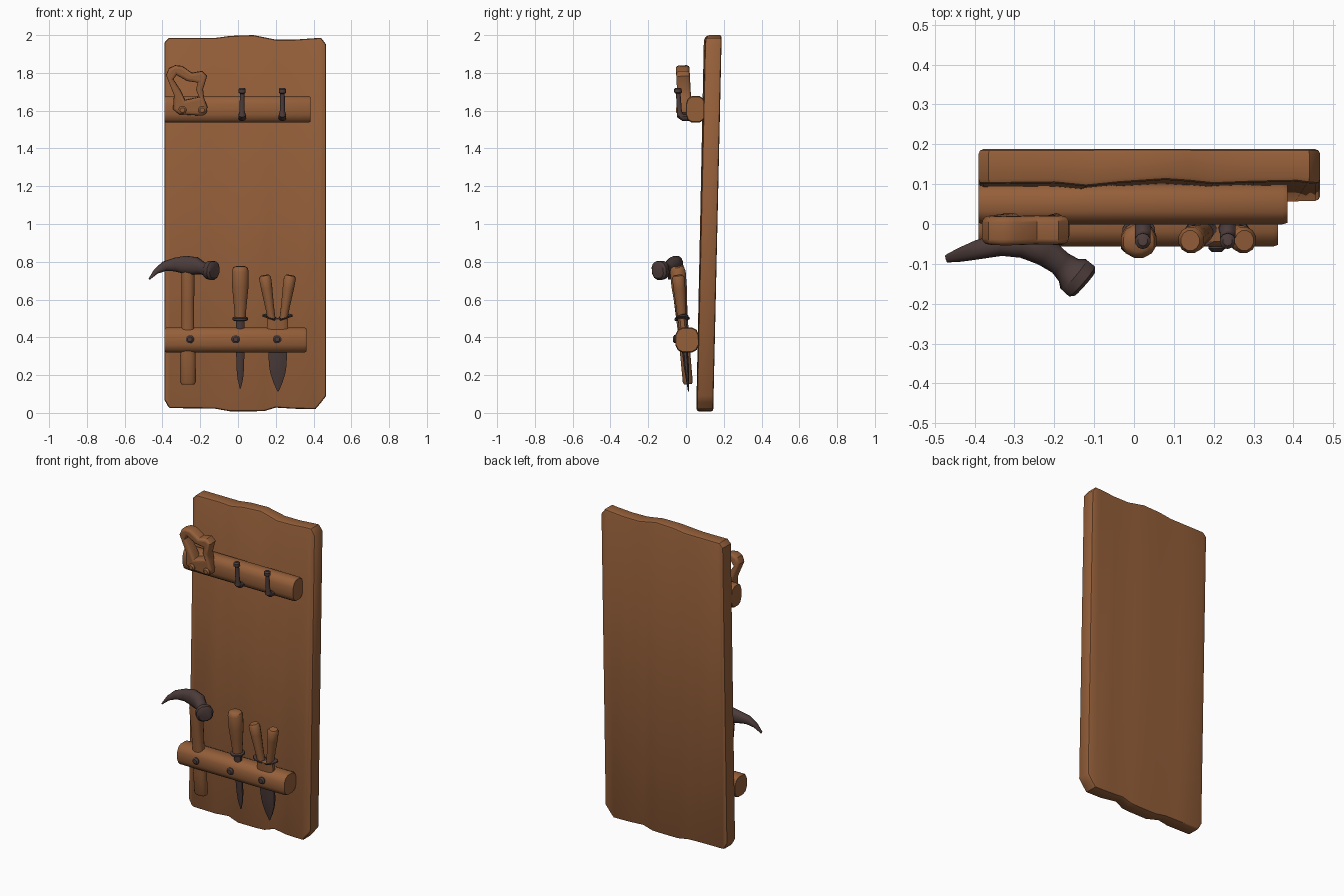
import bpy, bmesh, math
from mathutils import Vector


def material(name, rgb):
    m = bpy.data.materials.new(name)
    m.diffuse_color = (*rgb, 1)
    return m


WOOD = material("brown wood", (0.30, 0.115, 0.042))
METAL = material("dark iron", (0.072, 0.045, 0.042))


def finish(bm, name, mat):
    bmesh.ops.recalc_face_normals(bm, faces=bm.faces)
    me = bpy.data.meshes.new(name)
    bm.to_mesh(me)
    bm.free()
    ob = bpy.data.objects.new(name, me)
    bpy.context.collection.objects.link(ob)
    me.materials.append(mat)
    return ob


def loft(name, rings, mat, n=12, side=(1, 0, 0), power=1.0):
    """Skin elliptical rings (x, y, z, ra, rb) along a path; ra lies along side."""
    bm = bmesh.new()
    cs = [Vector(r[:3]) for r in rings]
    loops = []
    for i, r in enumerate(rings):
        t = (cs[min(i + 1, len(cs) - 1)] - cs[max(i - 1, 0)]).normalized()
        u = Vector(side)
        u = (u - t * u.dot(t)).normalized()
        v = t.cross(u)
        loop = []
        for k in range(n):
            a = 2 * math.pi * (k + 0.5) / n
            c, s = math.cos(a), math.sin(a)
            c = math.copysign(abs(c) ** power, c)
            s = math.copysign(abs(s) ** power, s)
            loop.append(bm.verts.new(cs[i] + u * r[3] * c + v * r[4] * s))
        loops.append(loop)
    for a, b in zip(loops, loops[1:]):
        for k in range(n):
            bm.faces.new((a[k], a[(k + 1) % n], b[(k + 1) % n], b[k]))
    bm.faces.new(loops[0])
    bm.faces.new(loops[-1])
    return finish(bm, name, mat)


def tool(name, x0, x1, profile, mat, **kw):
    """Upright tool part leaning with the rail: profile of (z, rx, ry)."""
    z0, z1 = profile[0][0], profile[-1][0]
    rings = [(x0 + (x1 - x0) * (z - z0) / (z1 - z0), 0.024 - 0.09 * z, z, rx, ry)
             for z, rx, ry in profile]
    return loft(name, rings, mat, **kw)


def stud(name, x, y, z, r, mat):
    return loft(name, [(x, y + 0.03, z, r, r), (x, y + 0.008, z, r, r),
                       (x, y, z, r * 0.6, r * 0.6)], mat)


# Leaning back board: columns of x, bottom z, top z, front dip at bottom and top
columns = [(-0.39, 0.07, 1.96, 0, 0), (-0.365, 0.025, 1.985, 0, 0),
           (-0.20, 0.024, 1.985, -0.002, 0.002), (-0.12, 0.022, 1.985, 0.016, -0.006),
           (-0.04, 0.008, 1.996, 0, 0.002), (0.08, 0.008, 2.0, 0, 0.01),
           (0.14, 0.01, 1.988, 0.002, 0.006), (0.20, 0.028, 1.976, 0.014, 0),
           (0.30, 0.022, 1.976, 0, 0.004), (0.41, 0.02, 1.984, 0, 0.006),
           (0.44, 0.055, 1.985, 0, 0.002), (0.467, 0.09, 1.95, 0, 0)]
bm = bmesh.new()
rows = []
for x, zb, zt, db, dt in columns:
    rows.append([bm.verts.new((x, 0.10 + 0.0225 * z + off, z)) for z, off in
                 ((zb, -0.044 + db), (zt, -0.044 + dt), (zt, 0.044), (zb, 0.044))])
for a, b in zip(rows, rows[1:]):
    for k in range(4):
        bm.faces.new((a[k], a[(k + 1) % 4], b[(k + 1) % 4], b[k]))
bm.faces.new(rows[0])
bm.faces.new(rows[-1])
bmesh.ops.recalc_face_normals(bm, faces=bm.faces)
rim = [e for e in bm.edges if e.calc_face_angle(0) > 1.0]
bmesh.ops.bevel(bm, geom=rim, offset=0.012, segments=2, profile=0.5, affect='EDGES')
finish(bm, "back_board", WOOD)

# Two rails
for name, x0, x1, y, z, ry, rz in (("upper_rail", -0.39, 0.385, 0.051, 1.607, 0.053, 0.072),
                                   ("lower_rail", -0.39, 0.362, 0.006, 0.386, 0.064, 0.068)):
    loft(name, [(x0, y, z, ry * 0.93, rz * 0.93), (x0 + 0.012, y, z, ry, rz),
                (x1 - 0.012, y, z, ry, rz), (x1, y, z, ry * 0.93, rz * 0.93)],
         WOOD, n=12, side=(0, 1, 0), power=0.7)
for i, x in enumerate((-0.255, -0.012, 0.208)):
    stud(f"rail_nail_{i}", x, -0.07, 0.39, 0.022, METAL)

# Upper hooks
for i, x in enumerate((0.022, 0.235)):
    loft(f"hook_{i}", [(x, 0.02, 1.565, 0.02, 0.018), (x, -0.015, 1.562, 0.021, 0.018),
                       (x, -0.033, 1.575, 0.02, 0.018), (x, -0.035, 1.60, 0.014, 0.013),
                       (x, -0.041, 1.69, 0.013, 0.012), (x, -0.042, 1.696, 0.02, 0.02),
                       (x, -0.043, 1.714, 0.02, 0.02), (x, -0.043, 1.721, 0.012, 0.012)],
         METAL, n=10)

# Saw handle: outline with a grip hole
outline = [(-0.333, 1.84), (-0.296, 1.836), (-0.243, 1.80), (-0.19, 1.81), (-0.164, 1.783),
           (-0.185, 1.714), (-0.18, 1.67), (-0.162, 1.62), (-0.166, 1.59), (-0.185, 1.574),
           (-0.312, 1.582), (-0.344, 1.608), (-0.339, 1.683), (-0.381, 1.788), (-0.365, 1.825)]
hole = [(-0.325, 1.79), (-0.27, 1.758), (-0.214, 1.75), (-0.222, 1.71), (-0.206, 1.672),
        (-0.28, 1.656), (-0.302, 1.704), (-0.342, 1.767)]
cu = bpy.data.curves.new("saw_handle", 'CURVE')
cu.dimensions, cu.fill_mode = '2D', 'BOTH'
cu.extrude, cu.bevel_depth, cu.bevel_resolution, cu.offset = 0.021, 0.015, 2, -0.015
for pts in (outline, hole):
    sp = cu.splines.new('POLY')
    sp.points.add(len(pts) - 1)
    for p, (x, z) in zip(sp.points, pts):
        p.co = (x, z - 1.7, 0, 1)
    sp.use_cyclic_u = True
saw = bpy.data.objects.new("saw_handle", cu)
bpy.context.collection.objects.link(saw)
cu.materials.append(WOOD)
saw.location = (0, -0.011, 1.7)
saw.rotation_euler = (math.radians(93), 0, 0)
bpy.context.view_layer.objects.active = saw
saw.select_set(True)
bpy.ops.object.convert(target='MESH')
for i, x in enumerate((-0.294, -0.19)):
    stud(f"saw_bolt_{i}", x, -0.053, 1.603, 0.021, WOOD)

# Hammer
tool("hammer_handle", -0.265, -0.265,
     [(0.152, 0.036, 0.022), (0.165, 0.043, 0.027), (0.30, 0.042, 0.028), (0.45, 0.034, 0.03),
      (0.60, 0.034, 0.036), (0.72, 0.036, 0.04), (0.78, 0.034, 0.034)], WOOD, power=0.8)
loft("hammer_head",
     [(-0.47, -0.087, 0.708, 0.004, 0.010), (-0.435, -0.077, 0.748, 0.014, 0.018),
      (-0.39, -0.064, 0.776, 0.026, 0.025), (-0.335, -0.052, 0.785, 0.037, 0.029),
      (-0.28, -0.050, 0.783, 0.050, 0.036), (-0.225, -0.068, 0.778, 0.048, 0.038),
      (-0.185, -0.098, 0.765, 0.032, 0.032), (-0.163, -0.117, 0.759, 0.038, 0.038),
      (-0.152, -0.126, 0.757, 0.050, 0.050), (-0.132, -0.143, 0.753, 0.051, 0.051),
      (-0.124, -0.150, 0.752, 0.040, 0.040)],
     METAL, n=12, side=(0, 0, 1), power=0.85)

# Chisel
tool("chisel_handle", 0.012, 0.012,
     [(0.50, 0.030, 0.030), (0.53, 0.031, 0.031), (0.60, 0.038, 0.036), (0.67, 0.045, 0.042),
      (0.75, 0.046, 0.043), (0.768, 0.040, 0.036), (0.776, 0.025, 0.024)], WOOD)
tool("chisel_collar", 0.012, 0.012,
     [(0.488, 0.032, 0.032), (0.493, 0.042, 0.042), (0.503, 0.042, 0.042),
      (0.508, 0.032, 0.032)], METAL)
tool("chisel_blade", 0.012, 0.012,
     [(0.13, 0.003, 0.003), (0.18, 0.016, 0.009), (0.24, 0.022, 0.014), (0.35, 0.024, 0.018),
      (0.42, 0.024, 0.018), (0.50, 0.024, 0.02)], METAL, n=8)

# Garden shears
for side, label in ((-1, "left"), (1, "right")):
    a, b = 0.209 + side * 0.032, 0.209 + side * 0.068
    tool(f"shears_{label}_handle", a, b,
         [(0.50, 0.022, 0.024), (0.56, 0.024, 0.027), (0.66, 0.031, 0.033),
          (0.715, 0.033, 0.034), (0.728, 0.024, 0.026)], WOOD)
    cx = 0.209 + side * 0.042
    loft(f"shears_{label}_collar",
         [(cx, -0.021, 0.497, 0.036, 0.030), (cx - side * 0.001, -0.021, 0.500, 0.043, 0.036),
          (cx - side * 0.003, -0.021, 0.508, 0.043, 0.036),
          (cx - side * 0.004, -0.022, 0.511, 0.036, 0.030)], METAL)
tool("shears_base", 0.209, 0.209, [(0.42, 0.058, 0.024), (0.50, 0.056, 0.024)], WOOD, power=0.6)
tool("shears_blade", 0.212, 0.209,
     [(0.113, 0.003, 0.003), (0.16, 0.026, 0.008), (0.21, 0.043, 0.012), (0.25, 0.050, 0.015),
      (0.34, 0.055, 0.016), (0.43, 0.055, 0.016)], METAL, n=8)

# Smooth shading with sharp edges kept
bpy.ops.object.select_all(action='SELECT')
bpy.ops.object.shade_smooth_by_angle(angle=math.radians(40))
